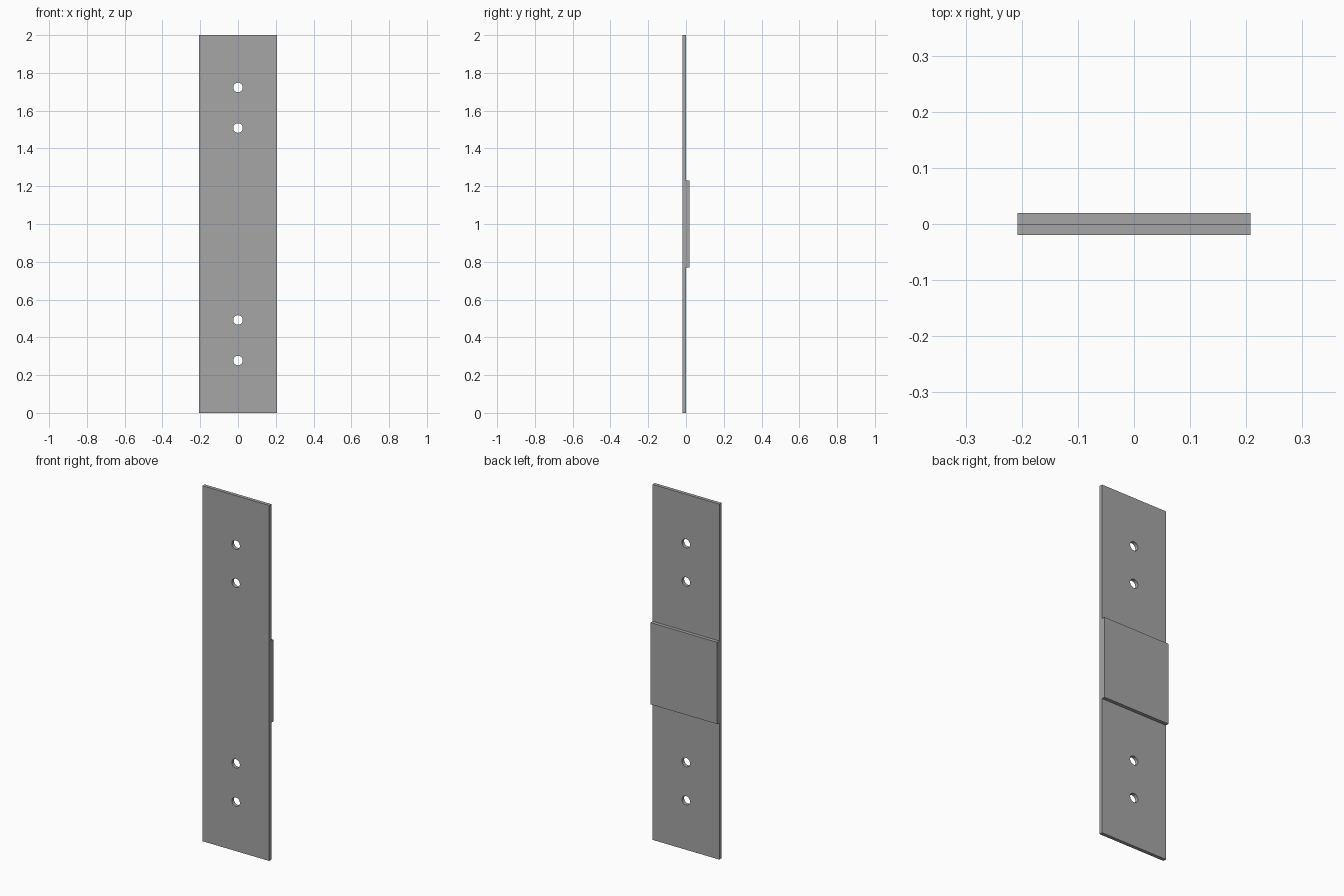
import bpy
import bmesh
import math
from mathutils import Matrix, Vector

cube = bpy.data.objects.get("Cube")
if cube:
    bpy.data.objects.remove(cube, do_unlink=True)

HALF_WIDTH = 0.2075
THICK = 0.0195
HEIGHT = 2.0
PAD_BOTTOM, PAD_TOP = 0.77, 1.23
HOLE_RADIUS = 0.025
HOLE_HEIGHTS = (0.277, 0.492, 1.508, 1.723)

# Plain grey metal
grey = bpy.data.materials.new("grey_metal")
grey.use_nodes = True
colour = (0.38, 0.38, 0.38, 1.0)
grey.diffuse_color = colour
grey.node_tree.nodes["Principled BSDF"].inputs["Base Color"].default_value = colour


def add_object(name, bm):
    bmesh.ops.recalc_face_normals(bm, faces=bm.faces)
    mesh = bpy.data.meshes.new(name)
    bm.to_mesh(mesh)
    bm.free()
    mesh.materials.append(grey)
    obj = bpy.data.objects.new(name, mesh)
    bpy.context.collection.objects.link(obj)
    return obj


# Plate with raised back pad: stepped side profile extruded across the width
profile = [
    (-THICK, 0), (0, 0), (0, PAD_BOTTOM), (THICK, PAD_BOTTOM),
    (THICK, PAD_TOP), (0, PAD_TOP), (0, HEIGHT), (-THICK, HEIGHT),
]
bm = bmesh.new()
side = bm.faces.new([bm.verts.new((-HALF_WIDTH, y, z)) for y, z in profile])
extruded = bmesh.ops.extrude_face_region(bm, geom=[side])["geom"]
bmesh.ops.translate(
    bm, vec=Vector((2 * HALF_WIDTH, 0, 0)),
    verts=[v for v in extruded if isinstance(v, bmesh.types.BMVert)])
plate = add_object("mounting_plate", bm)

# Cutter for the four bolt holes
bm = bmesh.new()
for z in HOLE_HEIGHTS:
    bmesh.ops.create_cone(
        bm, cap_ends=True, segments=48, depth=0.2,
        radius1=HOLE_RADIUS, radius2=HOLE_RADIUS,
        matrix=Matrix.Translation((0, 0, z)) @ Matrix.Rotation(math.pi / 2, 4, "X"))
cutter = add_object("bolt_hole_cutter", bm)

cut = plate.modifiers.new("bolt_holes", "BOOLEAN")
cut.operation = "DIFFERENCE"
cut.solver = "EXACT"
cut.object = cutter

# Apply the cut, drop the helper, and smooth the hole walls
bpy.ops.object.select_all(action="DESELECT")
plate.select_set(True)
bpy.context.view_layer.objects.active = plate
bpy.ops.object.modifier_apply(modifier=cut.name)
bpy.data.objects.remove(cutter, do_unlink=True)
bpy.ops.object.shade_smooth_by_angle(angle=math.radians(30))
